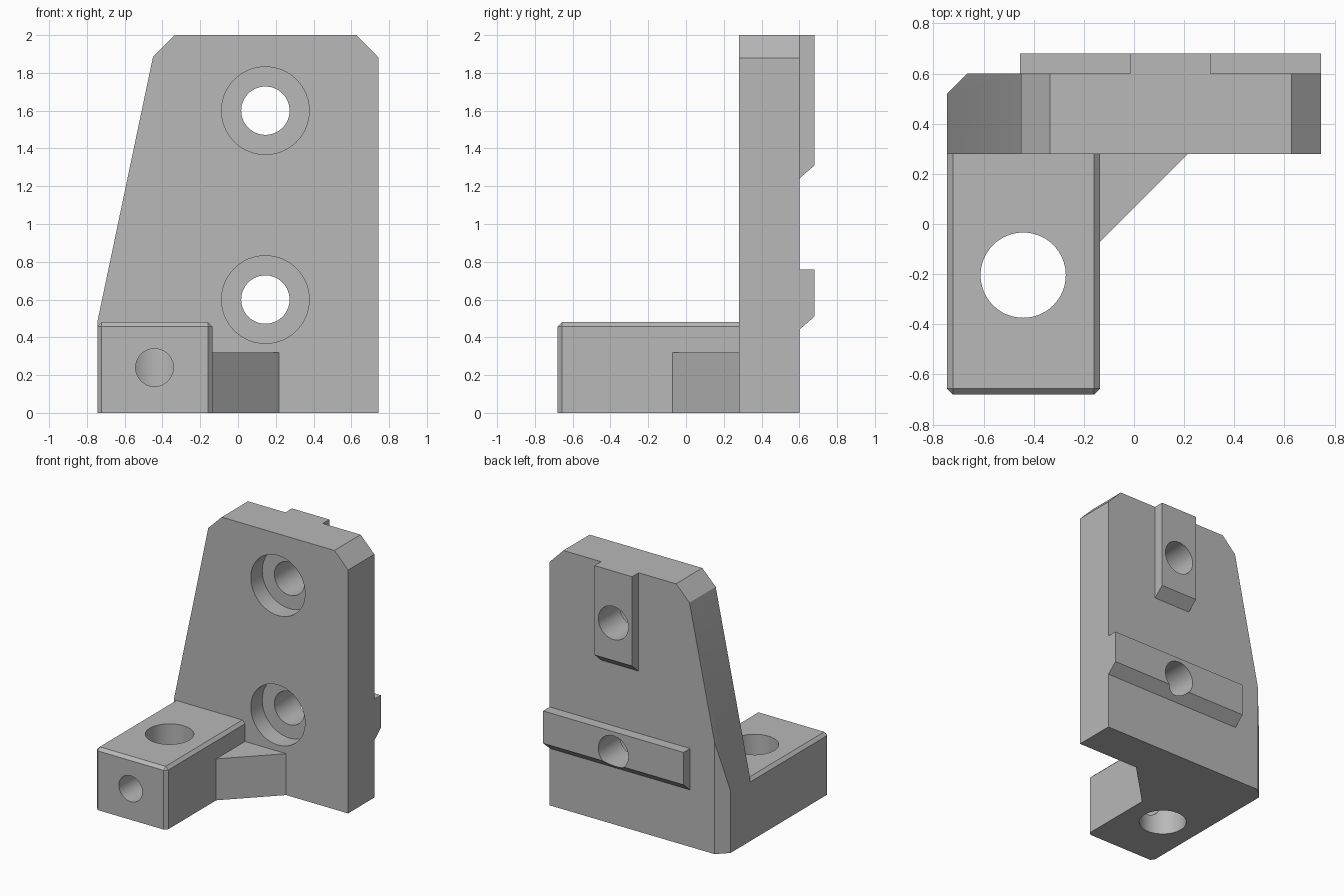
import bpy
import bmesh
from mathutils import Matrix, Vector

cube = bpy.data.objects.get("Cube")
if cube:
    bpy.data.objects.remove(cube, do_unlink=True)

grey = bpy.data.materials.new("machined grey")
grey.use_nodes = True
grey.diffuse_color = (0.48, 0.48, 0.48, 1)
grey.node_tree.nodes["Principled BSDF"].inputs["Base Color"].default_value = grey.diffuse_color


def make_object(name, bm):
    bmesh.ops.recalc_face_normals(bm, faces=bm.faces[:])
    mesh = bpy.data.meshes.new(name)
    bm.to_mesh(mesh)
    bm.free()
    mesh.materials.append(grey)
    obj = bpy.data.objects.new(name, mesh)
    bpy.context.collection.objects.link(obj)
    return obj


def prism_mesh(profile, axis, start, end):
    """Extrude a flat profile along one axis from start to end."""
    place = {"x": lambda a, b: (start, a, b),
             "y": lambda a, b: (a, start, b),
             "z": lambda a, b: (a, b, start)}[axis]
    bm = bmesh.new()
    face = bm.faces.new([bm.verts.new(place(a, b)) for a, b in profile])
    top = bmesh.ops.extrude_face_region(bm, geom=[face])["geom"]
    shift = Vector([end - start if k == axis else 0 for k in "xyz"])
    bmesh.ops.translate(bm, vec=shift, verts=[v for v in top if isinstance(v, bmesh.types.BMVert)])
    return bm


def prism(name, profile, axis, start, end):
    return make_object(name, prism_mesh(profile, axis, start, end))


def cylinder(radius, start, end):
    """Hole cutter running between two points."""
    start, end = Vector(start), Vector(end)
    turn = (end - start).to_track_quat("Z", "Y").to_matrix().to_4x4()
    bm = bmesh.new()
    bmesh.ops.create_cone(bm, cap_ends=True, segments=64, radius1=radius, radius2=radius,
                          depth=(end - start).length,
                          matrix=Matrix.Translation((start + end) / 2) @ turn)
    return make_object("hole_cutter", bm)


def activate(obj):
    bpy.ops.object.select_all(action="DESELECT")
    obj.select_set(True)
    bpy.context.view_layer.objects.active = obj


def cut(obj, cutter):
    mod = obj.modifiers.new("cut", "BOOLEAN")
    mod.operation, mod.solver, mod.object = "DIFFERENCE", "EXACT", cutter
    activate(obj)
    bpy.ops.object.modifier_apply(modifier=mod.name)
    bpy.data.objects.remove(cutter, do_unlink=True)


SIDE, FRONT, BACK, KEY_BACK = 0.745, 0.28, 0.6, 0.68
HOLE_X, HOLE_HEIGHTS = 0.145, (0.6, 1.6)

# Upright plate with a sloping side and clipped top corners
plate = prism("upright_plate",
              [(-SIDE, 0), (SIDE, 0), (SIDE, 1.88), (0.628, 2),
               (-0.335, 2), (-0.45, 1.885), (-SIDE, 0.48)], "y", FRONT, BACK)
cut(plate, prism("corner_cutter", [(-0.765, 0.5), (-0.645, 0.62), (-0.765, 0.62)], "z", -0.1, 2.1))

# Locating keys on the back, each with a sloped underside
upper_key = prism("upper_key", [(BACK, 1.24), (KEY_BACK, 1.31), (KEY_BACK, 2), (BACK, 2)],
                  "x", -0.015, 0.305)
lower_key = prism("lower_key", [(BACK, 0.44), (KEY_BACK, 0.51), (KEY_BACK, 0.76), (BACK, 0.76)],
                  "x", -0.455, SIDE)

# Counterbored screw holes through the plate and the keys
for z, key in zip(HOLE_HEIGHTS, (lower_key, upper_key)):
    cut(plate, cylinder(0.232, (HOLE_X, 0.1, z), (HOLE_X, 0.42, z)))
    for part in (plate, key):
        cut(part, cylinder(0.128, (HOLE_X, 0.1, z), (HOLE_X, 0.9, z)))

# Clamp arm with chamfered top and front corners
ARM_RIGHT, ARM_FRONT, ARM_TOP = -0.136, -0.68, 0.48
bm = prism_mesh([(-SIDE, ARM_FRONT), (ARM_RIGHT, ARM_FRONT), (ARM_RIGHT, FRONT), (-SIDE, FRONT)],
                "z", 0, ARM_TOP)
edges = []
for e in bm.edges:
    a, b = (v.co for v in e.verts)
    on_top = min(a.z, b.z) > 0.4
    on_front = max(a.y, b.y) < 0
    on_back = min(a.y, b.y) > 0
    if (on_top and not on_back) or (on_front and abs(a.z - b.z) > 0.1):
        edges.append(e)
bmesh.ops.bevel(bm, geom=edges, offset=0.023, segments=1, affect="EDGES")
arm = make_object("clamp_arm", bm)

# Vertical bore and the set screw hole that meets it
cut(arm, cylinder(0.17, (-0.442, -0.204, -0.2), (-0.442, -0.204, 0.7)))
cut(arm, cylinder(0.1, (-0.442, -0.9, 0.24), (-0.442, -0.22, 0.24)))

# Triangular gusset between arm and plate
gusset = prism("gusset", [(ARM_RIGHT, -0.072), (0.216, FRONT), (ARM_RIGHT, FRONT)], "z", 0, 0.32)

for part in (plate, upper_key, lower_key, arm, gusset):
    activate(part)
    bpy.ops.object.shade_smooth_by_angle()
